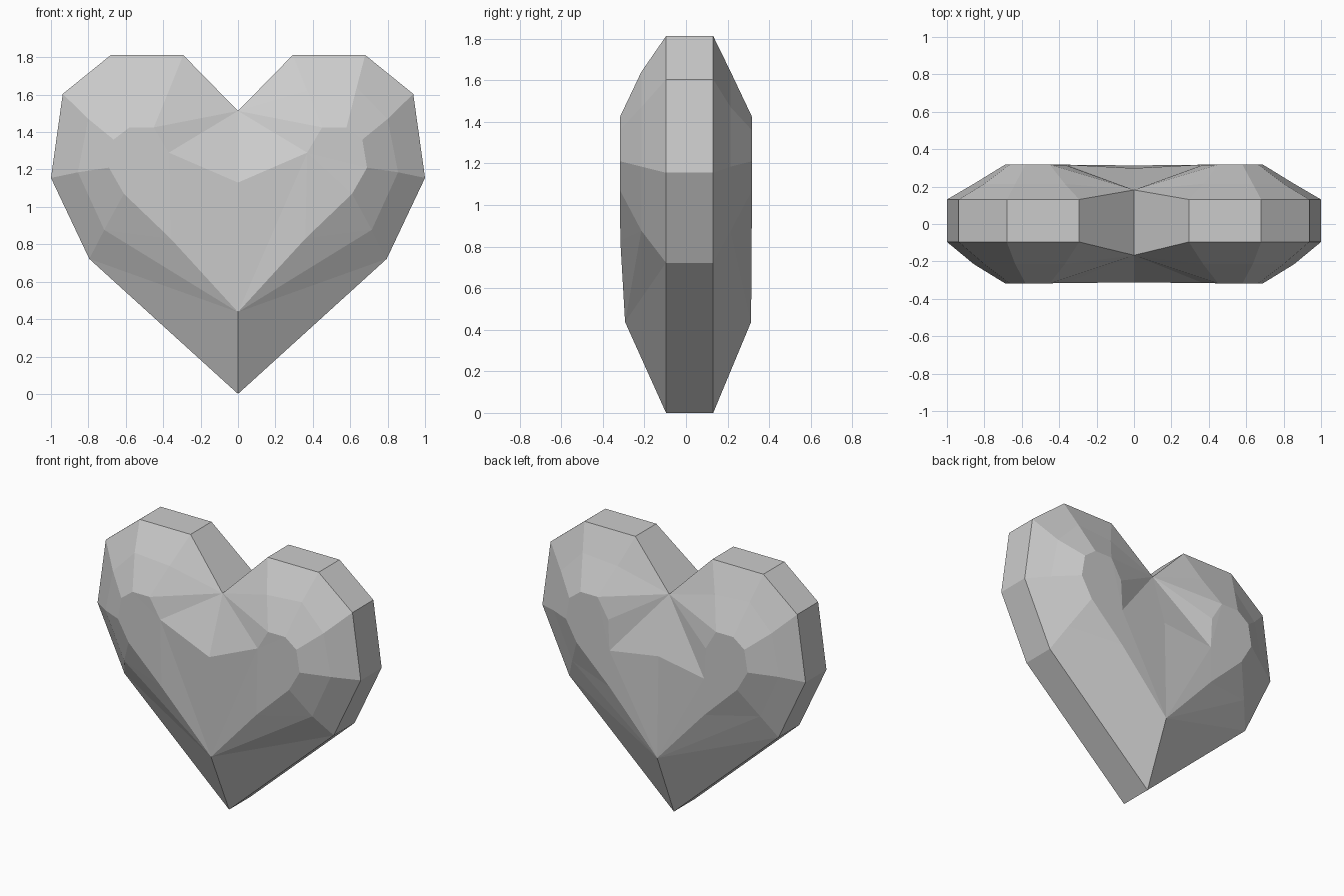
import bpy, bmesh

if "Cube" in bpy.data.objects:
    bpy.data.objects.remove(bpy.data.objects["Cube"])

# Half outlines of the heart in (x, z), from the bottom tip round to the notch
RIM = [(0, 0), (.795, .722), (1, 1.155), (.937, 1.604), (.68, 1.812), (.293, 1.812)]
MID = [(.715, .877), (.856, 1.185), (.80, 1.47), (.635, 1.64), (.37, 1.62)]
PLATE = [(.61, 1.07), (.69, 1.21), (.665, 1.36), (.58, 1.425), (.45, 1.425)]

bm = bmesh.new()


def ring(points, y):
    return [bm.verts.new((x, y, z)) for x, z in points]


def half_side(s, rim_y, notch_y, tip_y, centre_y):
    """One faceted half (x >= 0) of the front (s=-1) or back (s=1)."""
    rim, mid, plate = ring(RIM, rim_y), ring(MID, s * .215), ring(PLATE, s * .317)
    notch, = ring([(0, 1.513)], notch_y)
    tip, = ring([(0, .437)], tip_y)
    centre, = ring([(0, 1.13)], centre_y)
    low, cheek = ring([(.36, .83), (.37, 1.29)], s * .316)
    # bevelled bands around the lobe
    for i in range(4):
        bm.faces.new((rim[i + 1], rim[i + 2], mid[i + 1], mid[i]))
        bm.faces.new((mid[i], mid[i + 1], plate[i + 1], plate[i]))
    # facets at the lower point and at the notch
    for f in ((rim[0], rim[1], tip), (rim[1], mid[0], tip), (mid[0], plate[0], low),
              (mid[0], low, tip), (notch, rim[5], mid[4]), (notch, mid[4], plate[4]),
              (notch, plate[4], cheek)):
        bm.faces.new(f)
    # flat plate as a fan; the back has an extra lower hub
    fan = plate[::-1] + [low, tip, centre, notch]
    hub = cheek
    if s > 0:
        hub, = ring([(.36, 1.08)], .317)
        fan = [notch, cheek] + fan
    for a, b in zip(fan, fan[1:]):
        bm.faces.new((hub, a, b))
    return rim + [notch]


# Front and back shells, joined by the side wall
front = half_side(-1, -.096, -.167, -.293, -.312)
back = half_side(1, .131, .182, .313, .298)
for i in range(len(front) - 1):
    bm.faces.new((front[i], front[i + 1], back[i + 1], back[i]))

# Mirror to the other half
bmesh.ops.mirror(bm, geom=bm.verts[:] + bm.edges[:] + bm.faces[:],
                 axis='X', merge_dist=.0005)
bmesh.ops.remove_doubles(bm, verts=bm.verts[:], dist=.0005)
bmesh.ops.recalc_face_normals(bm, faces=bm.faces[:])

mesh = bpy.data.meshes.new("faceted_heart")
bm.to_mesh(mesh)
bm.free()
bpy.context.collection.objects.link(bpy.data.objects.new("faceted_heart", mesh))
